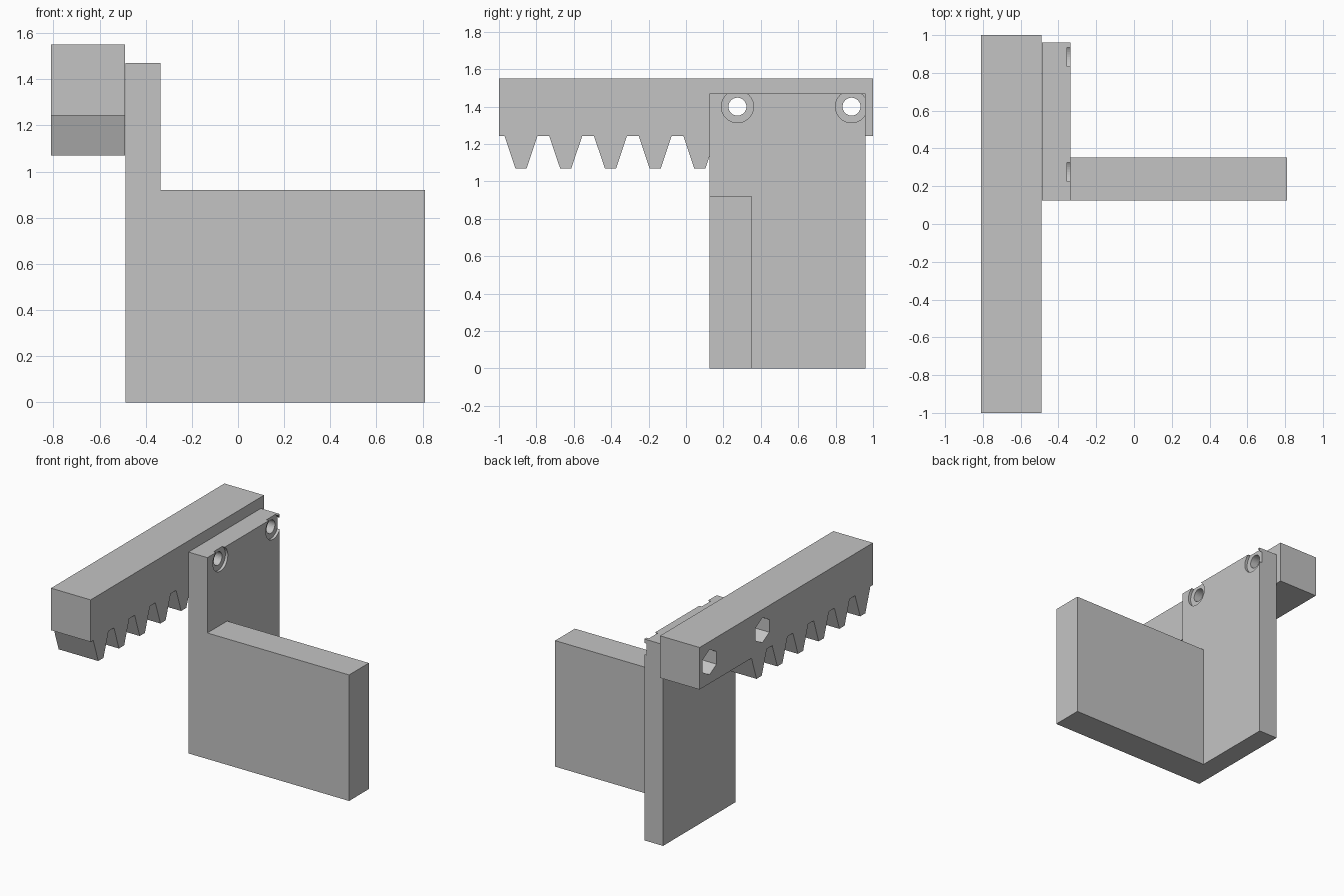
import bpy, bmesh, math
from mathutils import Matrix

cube = bpy.data.objects.get("Cube")
if cube:
    bpy.data.objects.remove(cube, do_unlink=True)

grey = bpy.data.materials.new("plain grey")
grey.use_nodes = True
grey.diffuse_color = (0.55, 0.55, 0.55, 1)
grey.node_tree.nodes["Principled BSDF"].inputs["Base Color"].default_value = (0.55, 0.55, 0.55, 1)

HOLES = (0.275, 0.885)   # y of the two bolt holes
HOLE_Z = 1.4


def finish(name, bm):
    bmesh.ops.recalc_face_normals(bm, faces=bm.faces)
    mesh = bpy.data.meshes.new(name)
    bm.to_mesh(mesh)
    bm.free()
    mesh.materials.append(grey)
    obj = bpy.data.objects.new(name, mesh)
    bpy.context.collection.objects.link(obj)
    return obj


def extrude(name, outline, axis, start, end):
    """Prism from a 2D outline: (y, z) points along x, or (x, z) points along y."""
    bm = bmesh.new()
    place = (lambda u, v: (start, u, v)) if axis == "x" else (lambda u, v: (u, start, v))
    step = (end - start, 0, 0) if axis == "x" else (0, end - start, 0)
    face = bm.faces.new([bm.verts.new(place(u, v)) for u, v in outline])
    out = bmesh.ops.extrude_face_region(bm, geom=[face])
    verts = [g for g in out["geom"] if isinstance(g, bmesh.types.BMVert)]
    bmesh.ops.translate(bm, verts=verts, vec=step)
    return finish(name, bm)


def drill(target, name, radius, sides, start, end):
    """Cut a round or hexagonal hole along x at each bolt position."""
    for y in HOLES:
        outline = []
        for i in range(sides):
            a = math.pi / 2 + math.tau * i / sides
            outline.append((y + radius * math.cos(a), HOLE_Z + radius * math.sin(a)))
        cutter = extrude(name, outline, "x", start, end)
        cutter.hide_render = True
        mod = target.modifiers.new(name, "BOOLEAN")
        mod.operation = "DIFFERENCE"
        mod.solver = "EXACT"
        mod.object = cutter
        bpy.context.view_layer.objects.active = target
        bpy.ops.object.modifier_apply(modifier=mod.name)
        bpy.data.objects.remove(cutter, do_unlink=True)


# Toothed rack: bar with six tapered teeth on its underside
root, tip = 1.243, 1.07
outline = [(1, 1.55), (-1, 1.55), (-1, root)]
for i in range(6):
    c = -0.882 + 0.239 * i
    outline += [(c - 0.088, root), (c - 0.03, tip), (c + 0.03, tip), (c + 0.088, root)]
outline.append((1, root))
rack = extrude("toothed_rack", outline, "x", -0.81, -0.49)
drill(rack, "bolt_hole", 0.048, 32, -0.9, -0.4)
drill(rack, "nut_pocket", 0.092, 6, -0.9, -0.65)

# Upright mounting plate with countersunk bolt seats
plate = extrude("mounting_plate", [(0.125, 0), (0.96, 0), (0.96, 1.47), (0.125, 1.47)],
                "x", -0.487, -0.335)
drill(plate, "bolt_hole", 0.048, 32, -0.6, -0.2)
drill(plate, "bolt_seat", 0.086, 40, -0.355, -0.2)

# Side arm standing out from the plate
extrude("side_arm", [(-0.335, 0), (0.81, 0), (0.81, 0.92), (-0.335, 0.92)], "y", 0.125, 0.353)
